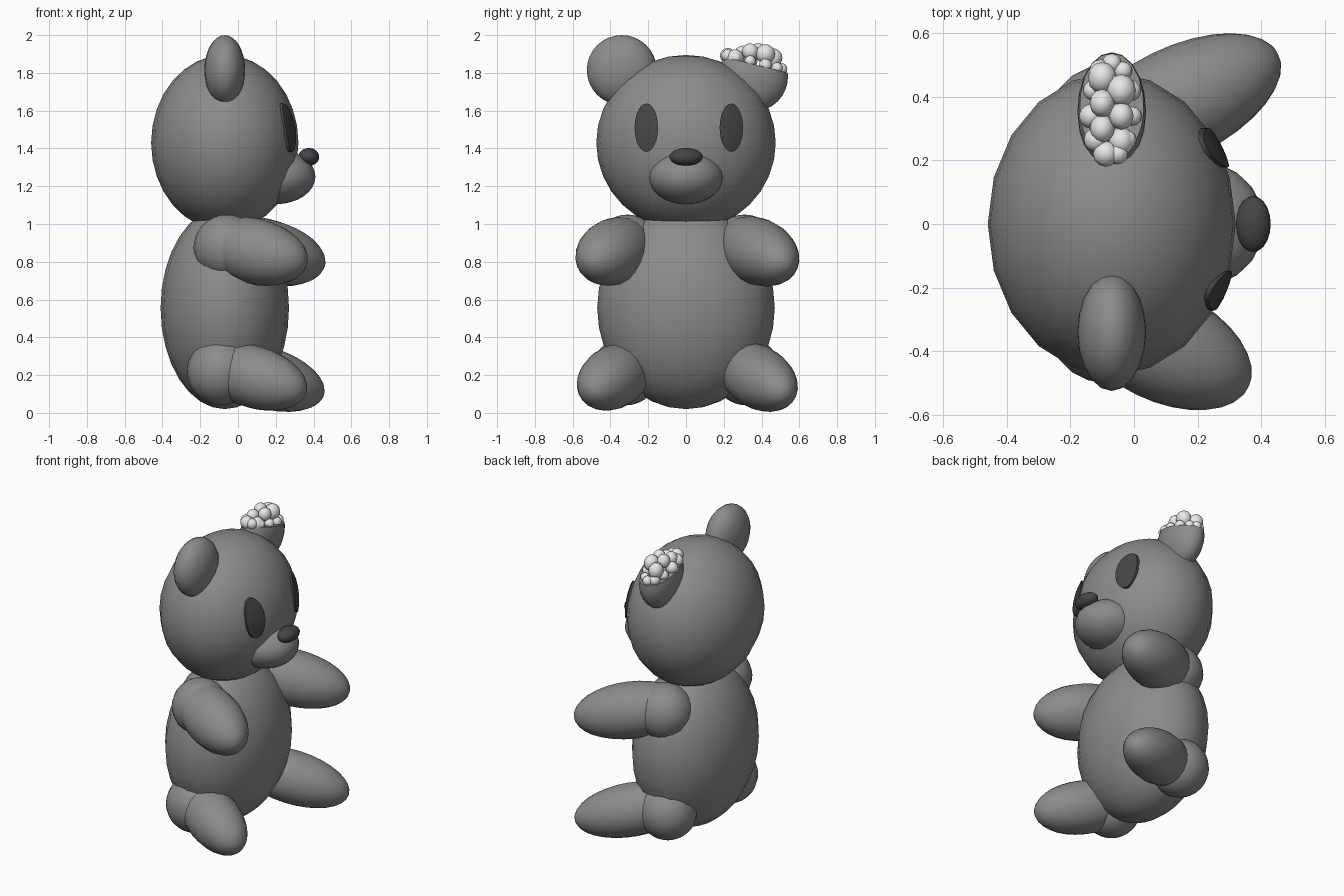
import bpy
import bmesh
import math
import random
from mathutils import Vector, Matrix

cube = bpy.data.objects.get("Cube")
if cube:
    bpy.data.objects.remove(cube, do_unlink=True)

random.seed(4)


def material(name, value):
    mat = bpy.data.materials.new(name)
    mat.use_nodes = True
    color = (value, value, value, 1)
    mat.diffuse_color = color
    mat.node_tree.nodes["Principled BSDF"].inputs["Base Color"].default_value = color
    return mat


fur = material("grey fur", 0.26)
dark = material("dark grey", 0.06)
white = material("white stuffing", 0.8)


def finish(bm, name, mat):
    mesh = bpy.data.meshes.new(name)
    bmesh.ops.recalc_face_normals(bm, faces=bm.faces)
    bm.to_mesh(mesh)
    bm.free()
    obj = bpy.data.objects.new(name, mesh)
    bpy.context.collection.objects.link(obj)
    mesh.materials.append(mat)
    bpy.ops.object.select_all(action="DESELECT")
    obj.select_set(True)
    bpy.context.view_layer.objects.active = obj
    bpy.ops.object.shade_smooth_by_angle(angle=math.radians(45))
    return obj


def add_ball(bm, center, radii, axis=(0, 0, 1), segments=20, rings=16):
    """Ellipsoid whose local z points along axis."""
    turn = Vector(axis).to_track_quat("Z", "Y").to_matrix().to_4x4()
    matrix = Matrix.Translation(center) @ turn @ Matrix.Diagonal((*radii, 1))
    bmesh.ops.create_uvsphere(bm, u_segments=segments, v_segments=rings,
                              radius=1, matrix=matrix)


def ball(name, center, radii, mat, axis=(0, 0, 1)):
    bm = bmesh.new()
    add_ball(bm, center, radii, axis)
    return finish(bm, name, mat)


# Head and body
HEAD = Vector((-0.07, 0, 1.43))
HEAD_R = Vector((0.39, 0.475, 0.465))
ball("head", HEAD, HEAD_R, fur)
ball("body", (-0.07, 0, 0.555), (0.34, 0.47, 0.535), fur)

# Snout and nose
ball("snout", (0.2, 0, 1.25), (0.21, 0.2, 0.145), fur)
ball("nose", (0.375, 0, 1.355), (0.055, 0.088, 0.047), dark)

# Limbs, with a rounded joint where each one meets the body
for side, word, reach in ((1, "left", 0.05), (-1, "right", 0)):
    ball(word + "_arm", (0.085 + reach, side * 0.38, 0.855),
         (0.175, 0.175, 0.31 + reach), fur, (0.87, side * 0.42, -0.2))
    ball(word + "_shoulder", (-0.06, side * 0.31, 0.875), (0.175,) * 3, fur)
    ball(word + "_leg", (0.085 + reach, side * 0.38, 0.19),
         (0.165, 0.165, 0.31 + reach), fur, (0.87, side * 0.42, -0.26))
    ball(word + "_hip", (-0.09, side * 0.32, 0.22), (0.18,) * 3, fur)

# Whole ear
ball("right_ear", (-0.07, -0.34, 1.815), (0.108, 0.185, 0.185), fur)

# Torn ear, cut off along a slanted plane
EAR = Vector((-0.07, 0.355, 1.78))
CUT = Vector((-0.07, 0.36, 1.845))
CUT_NORMAL = Vector((0, 0.25, 1)).normalized()
bm = bmesh.new()
add_ball(bm, EAR, (0.108, 0.185, 0.185))
bmesh.ops.bisect_plane(bm, geom=bm.verts[:] + bm.edges[:] + bm.faces[:],
                       plane_co=CUT, plane_no=CUT_NORMAL, clear_outer=True)
bmesh.ops.holes_fill(bm, edges=[e for e in bm.edges if e.is_boundary], sides=0)
finish(bm, "torn_left_ear", fur)

# Stuffing puffs: a rim of small ones and a taller middle row
bm = bmesh.new()
for i in range(11):
    a = math.tau * i / 11
    y = 0.145 * math.cos(a)
    r = random.uniform(0.028, 0.042)
    add_ball(bm, CUT + Vector((0.065 * math.sin(a), y, 0.012 - 0.25 * y)),
             (r, r, r), segments=12, rings=8)
for i in range(6):
    y = -0.1 + 0.04 * i
    r = random.uniform(0.042, 0.052)
    lift = 0.035 + 0.035 * math.sin(math.pi * i / 5)
    add_ball(bm, CUT + Vector((0.03 * (-1) ** i, y, lift)),
             (r * 0.9, r, r), segments=12, rings=8)
finish(bm, "ear_stuffing", white)


# Eyes: thin oval plates that follow the curve of the head
def head_front(y, z):
    k = 1 - (y / HEAD_R.y) ** 2 - ((z - HEAD.z) / HEAD_R.z) ** 2
    return HEAD.x + HEAD_R.x * math.sqrt(k)


for word, eye_y in (("left", 0.24), ("right", -0.21)):
    bm = bmesh.new()
    hub = bm.verts.new((head_front(eye_y, 1.51) + 0.012, eye_y, 1.51))
    loops = []
    for scale, lift in ((0.35, 0.012), (0.7, 0.012), (1, 0.01), (1, -0.02)):
        loop = []
        for i in range(24):
            a = math.tau * i / 24
            y = eye_y + 0.062 * scale * math.cos(a)
            z = 1.51 + 0.128 * scale * math.sin(a)
            loop.append(bm.verts.new((head_front(y, z) + lift, y, z)))
        loops.append(loop)
    for i in range(24):
        j = (i + 1) % 24
        bm.faces.new((hub, loops[0][i], loops[0][j]))
        for inner, outer in zip(loops, loops[1:]):
            bm.faces.new((inner[i], outer[i], outer[j], inner[j]))
    finish(bm, word + "_eye", dark)
